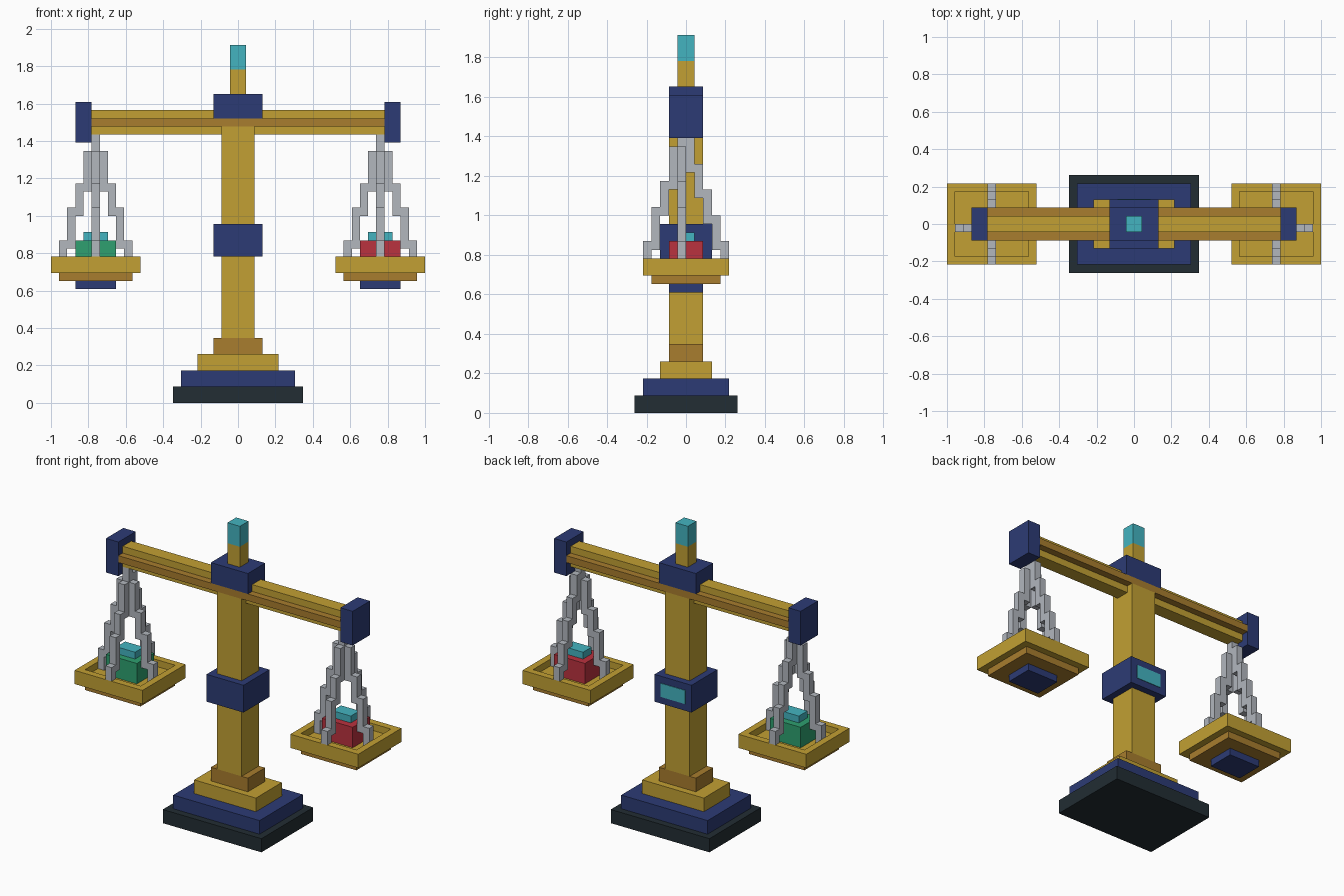
import bpy
import bmesh
from mathutils import Matrix, Vector

U = 1 / 23  # one block of the grid

old = bpy.data.objects.get("Cube")
if old:
    bpy.data.objects.remove(old, do_unlink=True)


def linear(c):
    c /= 255
    return c / 12.92 if c <= 0.04045 else ((c + 0.055) / 1.055) ** 2.4


def material(name, *rgb):
    mat = bpy.data.materials.new(name)
    mat.use_nodes = True
    color = [linear(c) for c in rgb] + [1]
    mat.diffuse_color = color
    mat.node_tree.nodes["Principled BSDF"].inputs["Base Color"].default_value = color
    return mat


gold = material("gold", 194, 160, 51)
brown = material("bronze", 168, 125, 46)
navy = material("navy", 44, 59, 117)
dark = material("dark_slate", 34, 45, 51)
grey = material("chain_grey", 178, 183, 190)
teal = material("teal", 68, 180, 192)
green = material("green", 46, 160, 112)
red = material("red", 186, 50, 62)


def blocks(name, mat, *boxes):
    """One object made of boxes given as x, y and z ranges in grid units."""
    bm = bmesh.new()
    for ranges in boxes:
        low, high = (Vector([r[i] for r in ranges]) * U for i in (0, 1))
        size = Matrix.Diagonal(high - low).to_4x4()
        bmesh.ops.create_cube(bm, size=1, matrix=Matrix.Translation((low + high) / 2) @ size)
    mesh = bpy.data.meshes.new(name)
    bm.to_mesh(mesh)
    bm.free()
    mesh.materials.append(mat)
    obj = bpy.data.objects.new(name, mesh)
    bpy.context.collection.objects.link(obj)
    return obj


def centred(name, mat, half_x, half_y, z0, z1):
    return blocks(name, mat, ((-half_x, half_x), (-half_y, half_y), (z0, z1)))


# Stepped base and column
centred("base_foot", dark, 8, 6, 0, 2)
centred("base_step", navy, 7, 5, 2, 4)
centred("base_plinth", gold, 5, 3, 4, 6)
centred("column_foot", brown, 3, 2, 6, 8)
centred("column", gold, 2, 2, 8, 34)
centred("column_collar", navy, 3, 3, 18, 22)
blocks("collar_gem", teal, ((-2, 2), (2.9, 3.08), (19, 21)))

# Beam, hub and finial
centred("beam_lower", gold, 18, 1, 33, 34)
centred("beam_middle", brown, 18, 2, 34, 35)
centred("beam_upper", gold, 18, 1, 35, 36)
centred("beam_hub", navy, 3, 2, 35, 38)
centred("finial_post", gold, 1, 1, 38, 41)
centred("finial_gem", teal, 1, 1, 41, 44)


def strand(axis, step, tops, end):
    """Boxes stepping outwards as they go down, each overlapping the next by one."""
    boxes = []
    for i, top in enumerate(tops):
        bottom = max(end, tops[i + 1] - 1) if i + 1 < len(tops) else end
        x, y = 17, -1
        if axis == "x":
            x += step * i
        else:
            y += step * i
        boxes.append(((x, x + 1), (y, y + 1), (bottom, top)))
    return boxes


FOUR_STEPS = (33, 31, 27, 24, 20)
FIVE_STEPS = (33, 32, 29, 26, 23, 20)

# Each side: end cap, chains, pan and weight
for side, sign, weight in (("left", 1, red), ("right", -1, green)):
    def part(name, mat, *boxes):
        flipped = [(sorted((sign * x[0], sign * x[1])), y, z) for x, y, z in boxes]
        return blocks(side + "_" + name, mat, *flipped)

    part("beam_cap", navy, ((18, 20), (-2, 2), (32, 37)))
    part("chains", grey,
         *strand("x", 1, FOUR_STEPS, 17), *strand("x", -1, FOUR_STEPS, 17),
         *strand("y", -1, FOUR_STEPS, 18), *strand("y", 1, FIVE_STEPS, 18))
    part("pan_floor", gold, ((12, 23), (-5, 5), (16, 17)))
    part("pan_rim", gold,
         ((12, 13), (-5, 5), (17, 18)), ((22, 23), (-5, 5), (17, 18)),
         ((13, 22), (-5, -4), (17, 18)), ((13, 22), (4, 5), (17, 18)))
    part("pan_underside", brown, ((13, 22), (-4, 4), (15, 16)))
    part("pan_foot", navy, ((15, 20), (-2, 2), (14, 15)))
    part("weight", weight, ((15, 20), (-2, 2), (17, 20)))
    part("weight_top", teal, ((16, 19), (-1, 1), (20, 21)))
